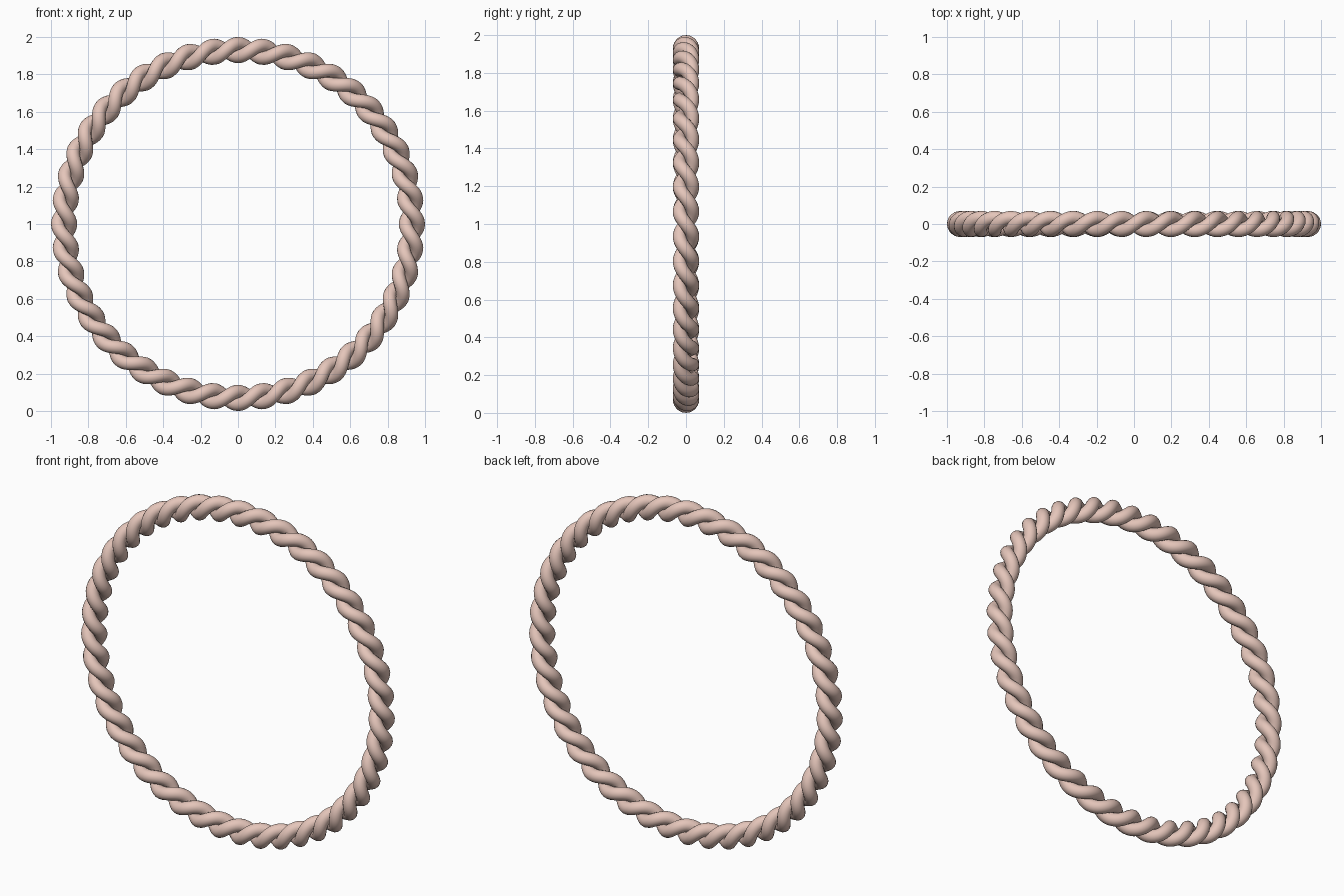
import bpy
from math import sin, cos, pi

if "Cube" in bpy.data.objects:
    bpy.data.objects.remove(bpy.data.objects["Cube"])

RING = 0.93      # centre line radius of the ring
OFFSET = 0.034   # strand distance from the centre line
STRAND = 0.036   # strand thickness (radius)
TURNS = 22       # twists around the ring
STEPS = TURNS * 24

mat = bpy.data.materials.new("rope_pink")
mat.diffuse_color = (0.78, 0.56, 0.49, 1)
mat.use_nodes = True
mat.node_tree.nodes["Principled BSDF"].inputs["Base Color"].default_value = mat.diffuse_color


def strand(name, phase):
    """One closed strand, wound left-handed around the ring."""
    curve = bpy.data.curves.new(name, 'CURVE')
    curve.dimensions = '3D'
    curve.bevel_depth = STRAND
    curve.bevel_resolution = 6
    spline = curve.splines.new('POLY')
    spline.points.add(STEPS - 1)
    for i, p in enumerate(spline.points):
        a = 2 * pi * i / STEPS
        t = phase - TURNS * a
        r = RING + OFFSET * cos(t)
        p.co = (r * cos(a), OFFSET * sin(t), 1 + r * sin(a), 1)
    spline.use_cyclic_u = True
    spline.use_smooth = True
    curve.materials.append(mat)
    obj = bpy.data.objects.new(name, curve)
    bpy.context.collection.objects.link(obj)
    # turn the swept curve into a smooth mesh
    bpy.ops.object.select_all(action='DESELECT')
    obj.select_set(True)
    bpy.context.view_layer.objects.active = obj
    bpy.ops.object.convert(target='MESH')
    bpy.ops.object.shade_smooth()


# Two strands, half a turn apart
strand("rope_strand_a", 0)
strand("rope_strand_b", pi)
